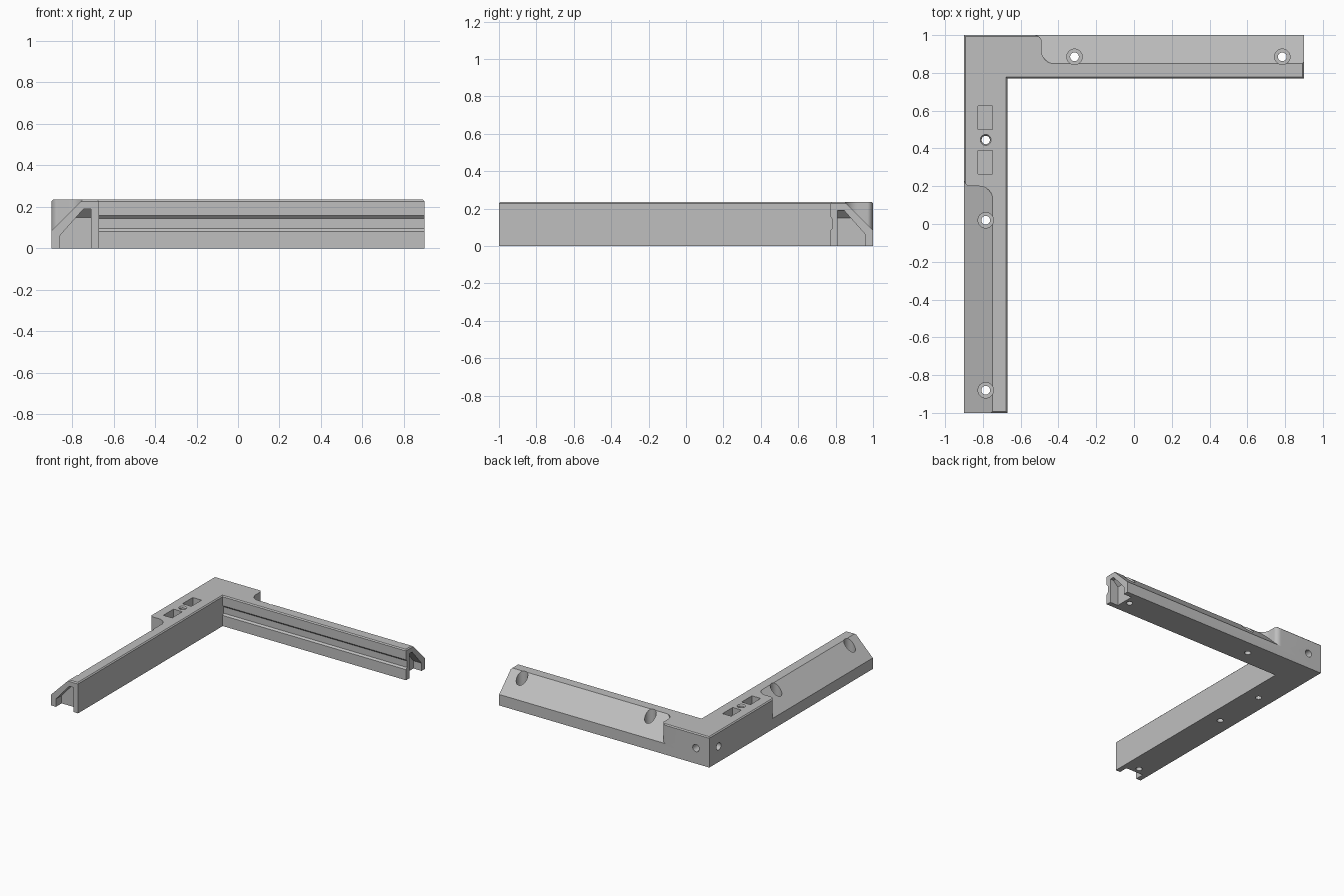
import bpy, bmesh
from math import sin, cos, pi
from mathutils import Vector, Matrix

cube = bpy.data.objects.get("Cube")
if cube:
    bpy.data.objects.remove(cube, do_unlink=True)

HEIGHT, WIDTH = 0.235, 0.23

grey = bpy.data.materials.new("matte grey")
grey.use_nodes = True
grey.diffuse_color = (0.52, 0.52, 0.52, 1)
grey.node_tree.nodes["Principled BSDF"].inputs["Base Color"].default_value = (0.52, 0.52, 0.52, 1)


# u runs inward from the outer face, v runs along an arm from the corner
def side_arm(u, v, z):
    return Vector((-0.9 + u, 1 - v, z))


def back_arm(u, v, z):
    return Vector((-0.9 + v, 1 - u, z))


def make_object(name, bm):
    bmesh.ops.recalc_face_normals(bm, faces=bm.faces)
    mesh = bpy.data.meshes.new(name)
    bm.to_mesh(mesh)
    bm.free()
    mesh.materials.append(grey)
    obj = bpy.data.objects.new(name, mesh)
    bpy.context.collection.objects.link(obj)
    return obj


def prism_mesh(points, low, high, place):
    """Extrude a 2D outline; place turns (a, b, w) into a 3D point."""
    bm = bmesh.new()
    bottom = [bm.verts.new(place(a, b, low)) for a, b in points]
    top = [bm.verts.new(place(a, b, high)) for a, b in points]
    bm.faces.new(bottom)
    bm.faces.new(top)
    for i in range(len(points)):
        j = (i + 1) % len(points)
        bm.faces.new((bottom[i], bottom[j], top[j], top[i]))
    bmesh.ops.recalc_face_normals(bm, faces=bm.faces)
    return bm


def prism(name, points, low, high, place):
    return make_object(name, prism_mesh(points, low, high, place))


def rod(name, start, end, r1, r2=None):
    start, end = Vector(start), Vector(end)
    axis = end - start
    turn = axis.to_track_quat('Z', 'Y').to_matrix().to_4x4()
    bm = bmesh.new()
    bmesh.ops.create_cone(bm, cap_ends=True, segments=32, radius1=r1, radius2=r2 or r1,
                          depth=axis.length, matrix=Matrix.Translation((start + end) / 2) @ turn)
    return make_object(name, bm)


def combine(target, cutter, operation='DIFFERENCE'):
    cutter.hide_render = True
    mod = target.modifiers.new("cut", 'BOOLEAN')
    mod.operation, mod.solver, mod.object = operation, 'EXACT', cutter
    bpy.context.view_layer.objects.active = target
    bpy.ops.object.modifier_apply(modifier=mod.name)
    bpy.data.objects.remove(cutter, do_unlink=True)


# L-shaped body with a small chamfer around the top
outline = [(0, 0), (0, 2), (WIDTH, 2), (WIDTH, WIDTH), (1.8, WIDTH), (1.8, 0)]
bm = prism_mesh(outline, 0, HEIGHT, side_arm)
rim = [e for e in bm.edges if all(v.co.z > 0.2 for v in e.verts)]
bmesh.ops.bevel(bm, geom=rim, offset=0.008, segments=1, profile=0.5, affect='EDGES')
body = make_object("corner_bracket", bm)


def cut_arm(place, start, length):
    def along(u, z, v):
        return place(u, v, z)

    def across(v, z, u):
        return place(u, v, z)

    # sloped outer side, ending in a rounded shoulder near the corner
    steps = [i / 10 * pi / 2 for i in range(11)]
    end = length + 0.1
    plan = [(-0.1, start - 0.04)]
    plan += [(0.03 - 0.03 * cos(t), start - 0.04 + 0.04 * sin(t)) for t in steps]
    plan += [(0.08 + 0.072 * sin(t), start + 0.07 - 0.07 * cos(t)) for t in steps]
    plan += [(0.3, start + 0.07), (0.3, end), (-0.1, end)]
    slope = prism("slope_cutter", [(-0.1, -0.015), (0.4, 0.485), (-0.1, 0.485)], 0.1, end + 0.1, along)
    combine(slope, prism("shoulder_plan", plan, -0.1, 0.6, place), 'INTERSECT')
    combine(body, slope)

    # open pocket in the arm end, with a sloping roof at the back
    section = [(0.04, -0.1), (0.04, 0.06), (0.155, 0.19), (0.19, 0.19), (0.19, -0.1)]
    pocket = prism("pocket_cutter", section, length - 0.2, end, along)
    back = length - 0.07
    depth = [(end + 0.1, -0.2), (back, -0.2), (back, 0.15), (back + 0.045, 0.195),
             (back + 0.045, 0.3), (end + 0.1, 0.3)]
    combine(pocket, prism("pocket_depth", depth, -0.1, 0.4, across), 'INTERSECT')
    combine(body, pocket)


cut_arm(side_arm, 0.8, 2.0)
cut_arm(back_arm, 0.41, 1.8)

# shallow groove along the inner face of the back arm
groove = [(0.26, 0.05), (0.218, 0.095), (0.218, 0.145), (0.26, 0.19)]
combine(body, prism("groove_cutter", groove, WIDTH, 1.9, lambda u, z, v: back_arm(u, v, z)))

# counterbored screw holes through the arms
for x, y in [(-0.785, 0.02), (-0.785, -0.88), (-0.315, 0.885), (0.785, 0.885)]:
    combine(body, rod("counterbore", (x, y, 0.1), (x, y, 0.4), 0.041))
    combine(body, rod("screw_hole", (x, y, -0.1), (x, y, 0.2), 0.023))

# plain hole between two rectangular recesses
combine(body, rod("middle_hole", (-0.785, 0.445, -0.1), (-0.785, 0.445, 0.4), 0.022))
combine(body, rod("middle_hole_chamfer", (-0.785, 0.445, 0.225), (-0.785, 0.445, 0.245), 0.022, 0.036))
for low, high in [(0.265, 0.39), (0.5, 0.625)]:
    rect = [(-0.825, low), (-0.75, low), (-0.75, high), (-0.825, high)]
    combine(body, prism("recess", rect, HEIGHT - 0.06, 0.4, lambda x, y, z: Vector((x, y, z))))

# blind holes in the two outer faces at the corner
for place in (side_arm, back_arm):
    combine(body, rod("corner_hole", place(-0.1, 0.115, 0.12), place(0.08, 0.115, 0.12), 0.028))

# smooth curved walls, sharp edges elsewhere
bpy.ops.object.select_all(action='DESELECT')
body.select_set(True)
bpy.context.view_layer.objects.active = body
bpy.ops.object.shade_smooth_by_angle(angle=pi / 6)
